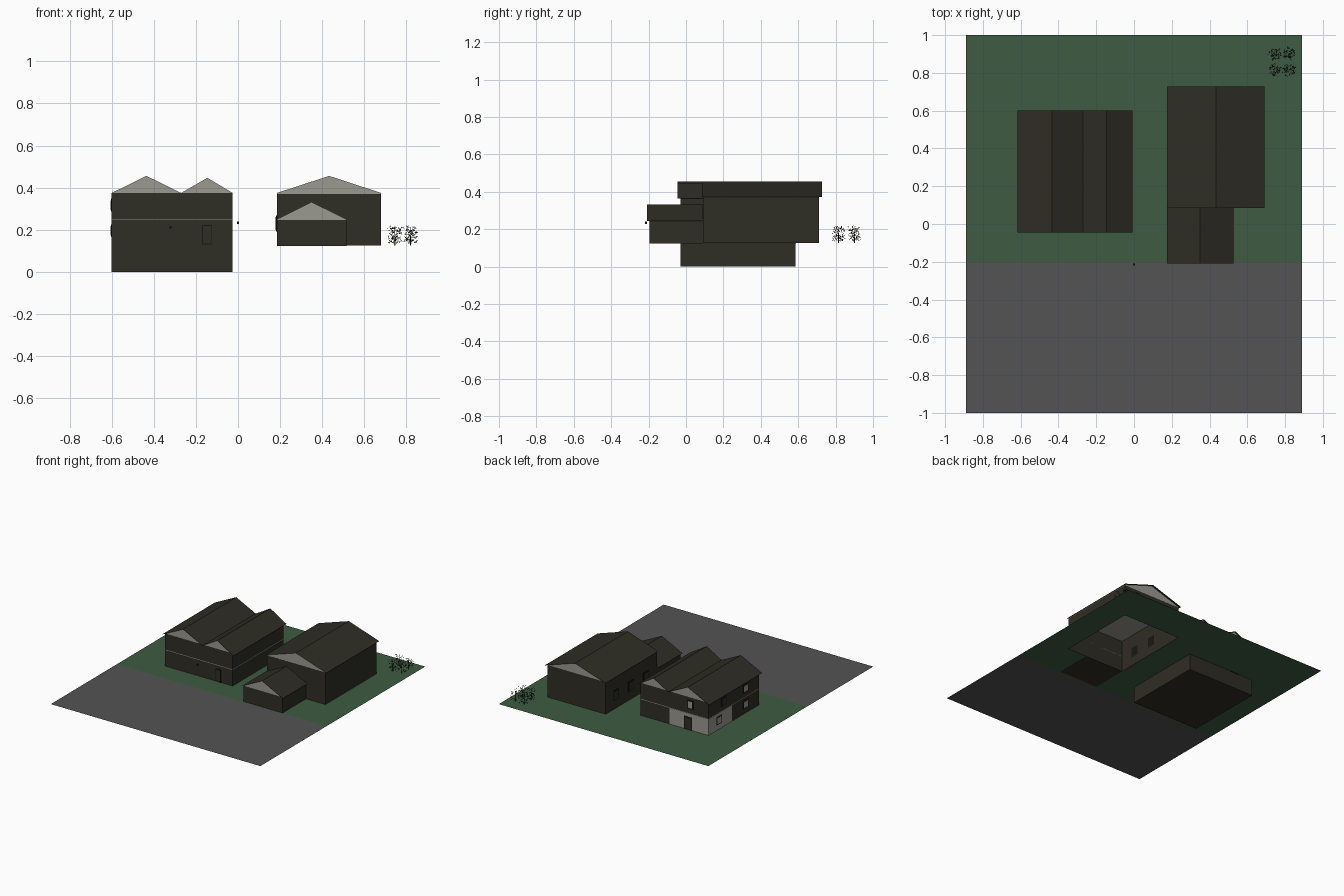
import bpy, bmesh, math, random
from mathutils import Vector

cube = bpy.data.objects.get("Cube")
if cube:
    bpy.data.objects.remove(cube, do_unlink=True)


def material(name, r, g, b):
    m = bpy.data.materials.new(name)
    m.use_nodes = True
    m.diffuse_color = (r, g, b, 1)
    bsdf = m.node_tree.nodes["Principled BSDF"]
    bsdf.inputs["Base Color"].default_value = (r, g, b, 1)
    bsdf.inputs["Roughness"].default_value = 0.9
    return m


BROWN = material("dark brown", 0.028, 0.026, 0.018)
PLASTER = material("pale plaster", 0.33, 0.32, 0.28)
GRASS = material("grass green", 0.048, 0.105, 0.055)
PAVING = material("paving grey", 0.088, 0.088, 0.088)
TRIM = material("black trim", 0.010, 0.009, 0.007)
LEAF = material("dark foliage", 0.022, 0.022, 0.010)

GROUND = 0.125   # ground level
FLOOR = 0.25     # top of ground storey
EAVE = 0.375     # top of upper storey


def finish(name, bm, *mats):
    mesh = bpy.data.meshes.new(name)
    bm.to_mesh(mesh)
    bm.free()
    for m in mats:
        mesh.materials.append(m)
    ob = bpy.data.objects.new(name, mesh)
    bpy.context.collection.objects.link(ob)
    return ob


def box(name, xs, ys, zs, mat, open_bottom=False):
    bm = bmesh.new()
    bmesh.ops.create_cube(bm, size=1)
    for v in bm.verts:
        v.co = [r[0] if c < 0 else r[1] for c, r in zip(v.co, (xs, ys, zs))]
    if open_bottom:
        low = [f for f in bm.faces if f.normal.z < -0.5]
        bmesh.ops.delete(bm, geom=low, context="FACES_ONLY")
    return finish(name, bm, mat)


def polygons(name, faces, mat):
    bm = bmesh.new()
    for pts in faces:
        bm.faces.new([bm.verts.new(p) for p in pts])
    return finish(name, bm, mat)


def roof(name, wall_x, wall_y, roof_x, roof_y, ridge_x, base, top):
    """Two thin slopes, with a pale gable over each end wall."""
    faces = []
    for wx, rx in zip(wall_x, roof_x):
        slope = (top - base) / abs(ridge_x - wx)
        z = top - slope * abs(ridge_x - rx)
        quad = [(rx, roof_y[0], z), (ridge_x, roof_y[0], top),
                (ridge_x, roof_y[1], top), (rx, roof_y[1], z)]
        faces.append(quad if rx > ridge_x else quad[::-1])
    for f in faces:
        normal = (Vector(f[1]) - Vector(f[0])).cross(Vector(f[2]) - Vector(f[0]))
        if normal.z < 0:
            f.reverse()
    polygons(name + "_roof", faces, BROWN)
    a, b = wall_x
    polygons(name + "_gables", [
        [(a, wall_y[0], base), (b, wall_y[0], base), (ridge_x, wall_y[0], top)],
        [(b, wall_y[1], base), (a, wall_y[1], base), (ridge_x, wall_y[1], top)],
    ], PLASTER)


def opening(name, wall, at, along, zs, pane, rim=0.008):
    """Framed plate on a wall; wall is axis + side, e.g. '-x'."""
    side = 1 if wall[0] == "+" else -1
    for part, grow, depth, mat in (("frame", rim, 0.004, TRIM), ("pane", 0, 0.006, pane)):
        out = sorted((at, at + side * depth))
        span = (along[0] - grow, along[1] + grow)
        z = (zs[0] - grow, zs[1] + grow)
        xs, ys = (out, span) if wall[1] == "x" else (span, out)
        box(name + "_" + part, xs, ys, z, mat)


# Ground: paving in front, grass behind, gap under the large house
bm = bmesh.new()
gx = (-0.89, 0.185, 0.68, 0.89)
gy = (-1, -0.2, 0.09, 0.71, 1)
for i in range(len(gx) - 1):
    for j in range(len(gy) - 1):
        if (i, j) == (1, 2):
            continue
        f = bm.faces.new([bm.verts.new((x, y, GROUND)) for x, y in (
            (gx[i], gy[j]), (gx[i + 1], gy[j]), (gx[i + 1], gy[j + 1]), (gx[i], gy[j + 1]))])
        f.material_index = 1 if j == 0 else 0
bmesh.ops.remove_doubles(bm, verts=bm.verts, dist=0.0001)
finish("ground", bm, GRASS, PAVING)

# Twin-gabled house with a basement
AX, AY = (-0.6, -0.025), (-0.03, 0.585)
VALLEY = -0.27
box("twin_house_lower_walls", AX, AY, (0, FLOOR - 0.002), BROWN)
box("twin_house_floor_slab", AX, AY, (FLOOR - 0.002, FLOOR + 0.002), PLASTER)
box("twin_house_upper_walls", AX, AY, (FLOOR + 0.002, EAVE), BROWN)
AR = (-0.045, 0.6)
roof("twin_house_wide", (AX[0], VALLEY), AY, (-0.616, VALLEY), AR, -0.435, EAVE, 0.456)
roof("twin_house_narrow", (VALLEY, AX[1]), AY, (VALLEY, -0.008), AR, -0.145, EAVE, 0.447)

# Plastered back corner of the ground storey
box("plaster_back", (AX[0], VALLEY), (AY[1], AY[1] + 0.002), (GROUND, FLOOR), PLASTER)
box("plaster_side", (AX[0] - 0.002, AX[0]), (0.3, AY[1] + 0.002), (GROUND, FLOOR), PLASTER)

# Doors and windows of the twin house
opening("front_door", "-y", AY[0], (-0.167, -0.127), (0.135, 0.218), BROWN, 0.004)
opening("back_door", "+y", AY[1], (-0.455, -0.405), (0.13, 0.215), BROWN)
opening("back_window", "+y", AY[1], (-0.465, -0.43), (0.295, 0.345), PLASTER)
for n, y, z, pane in (("low_rear", 0.46, 0.173, PLASTER), ("low_front", 0.135, 0.173, PLASTER),
                      ("high_rear", 0.4, 0.295, BROWN), ("high_front", 0.135, 0.295, PLASTER)):
    opening("side_window_" + n, "-x", AX[0], (y - 0.024, y + 0.024), (z, z + 0.045), pane)
box("wall_lamp", (-0.325, -0.315), (-0.038, -0.03), (0.205, 0.215), TRIM)
box("post_lamp", (-0.005, 0.004), (-0.22, -0.208), (0.228, 0.24), TRIM)

# Large house, open underneath, with a pale ceiling
BX, BY = (0.185, 0.68), (0.09, 0.71)
box("large_house_walls", BX, BY, (GROUND, EAVE - 0.004), BROWN, open_bottom=True)
box("large_house_ceiling", BX, BY, (EAVE - 0.006, EAVE), PLASTER)
roof("large_house", BX, BY, (0.175, 0.691), (0.085, 0.727), 0.433, EAVE, 0.456)
for i in range(3):
    y = 0.2 + 0.18 * i
    opening("large_house_window_%d" % i, "-x", BX[0], (y, y + 0.05), (0.2, 0.26), BROWN)

# Low front annex
CX, CY = (0.185, 0.515), (-0.195, 0.09)
box("annex_walls", CX, CY, (GROUND - 0.001, FLOOR - 0.004), BROWN)
box("annex_ceiling", CX, CY, (FLOOR - 0.004, FLOOR), PLASTER)
roof("annex", CX, CY, (0.175, 0.527), (-0.208, 0.087), 0.35, FLOOR, 0.332)

# Four leafy shrubs
random.seed(4)
for n in range(4):
    cx, cy = 0.745 + 0.075 * (n % 2), 0.815 + 0.085 * (n // 2)
    bm = bmesh.new()
    stem = bmesh.ops.create_cone(bm, segments=5, radius1=0.003, radius2=0.001, depth=0.08)
    bmesh.ops.translate(bm, verts=stem["verts"], vec=(cx, cy, GROUND + 0.04))
    for k in range(60):
        a = random.uniform(0, 2 * math.pi)
        r = 0.032 * math.sqrt(random.random())
        centre = Vector((cx + r * math.cos(a), cy + r * math.sin(a),
                         GROUND + random.uniform(0.012, 0.088)))
        tip = Vector([random.uniform(-1, 1) for _ in range(3)]).normalized()
        side = tip.orthogonal().normalized() * 0.003
        bm.faces.new([bm.verts.new(centre + d) for d in (side, tip * 0.012, -side)])
    finish("shrub_%d" % n, bm, LEAF)
